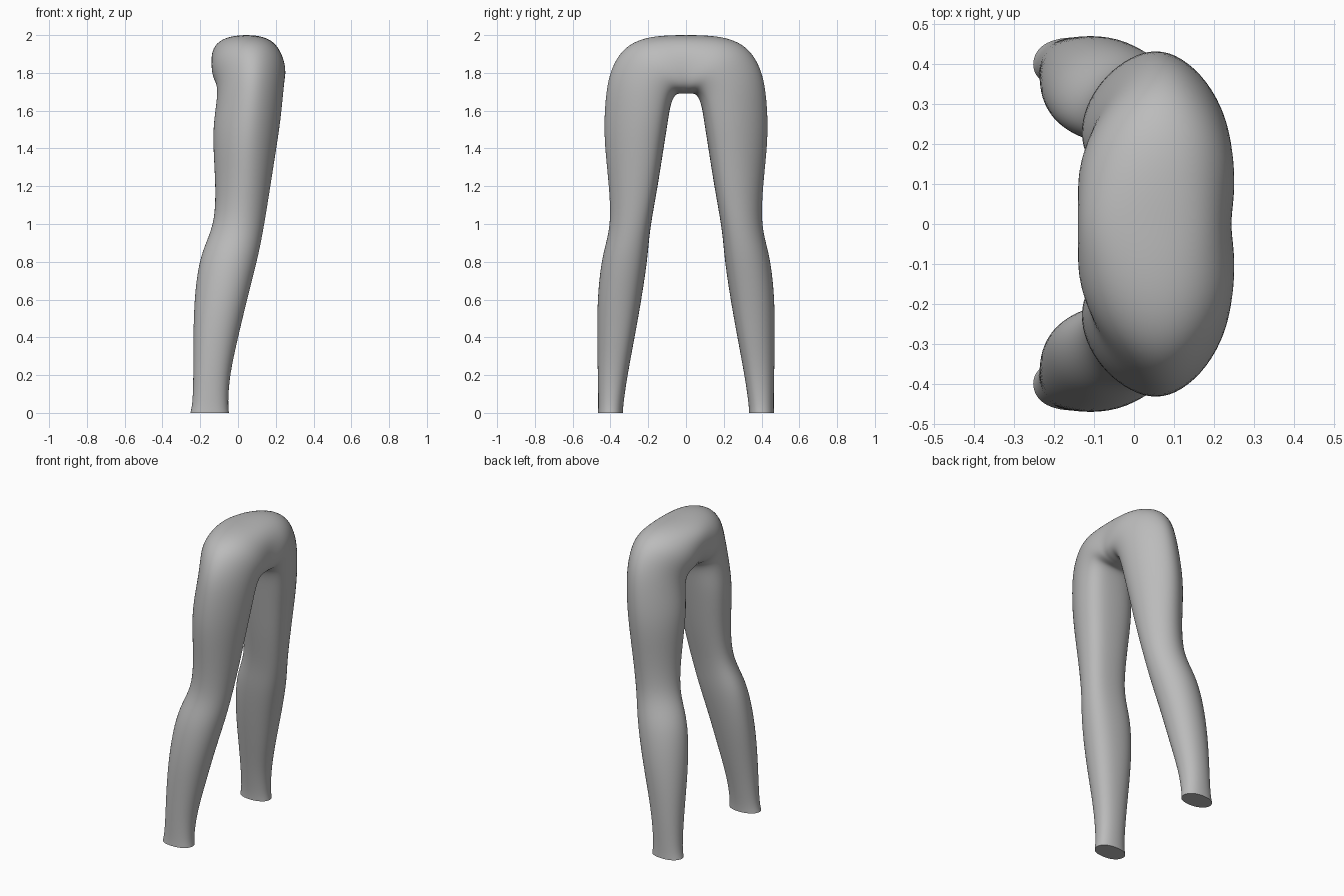
import bpy, bmesh, math

if "Cube" in bpy.data.objects:
    bpy.data.objects.remove(bpy.data.objects["Cube"])

SIDES = 16
GROW = 1.022   # makes up for subdivision shrinkage

# Leg sections from the ankle up: height, outer y, inner y, x min, x max
LEG = [
    (.00, .466, .334, -.252, -.048),
    (.05, .464, .332, -.240, -.054),
    (.20, .467, .310, -.236, -.045),
    (.40, .470, .272, -.237,  .000),
    (.60, .470, .236, -.232,  .048),
    (.80, .450, .206, -.208,  .100),
    (.91, .420, .197, -.165,  .123),
    (1.02, .398, .183, -.122, .143),
    (1.20, .408, .150, -.118, .172),
    (1.38, .428, .122, -.130, .200),
    (1.52, .436, .100, -.132, .222),
]
# Hip sections to the centre line: outer y, outer z, inner y, inner z, x min, x max
HIP = [
    (.426, 1.70, .085, 1.62, -.112, .236),
    (.398, 1.83, .068, 1.67, -.108, .243),
    (.328, 1.94, .048, 1.69, -.128, .249),
    (.220, 1.988, .032, 1.69, -.140, .252),
    (.100, 2.00, .015, 1.69, -.140, .247),
    (.000, 2.00, .000, 1.69, -.140, .241),
]
SECTIONS = [(oy, z, iy, z, x0, x1) for z, oy, iy, x0, x1 in LEG] + HIP


def soft(v, n):
    return math.copysign(abs(v) ** (2 / n), v)


def section_points(oy, oz, iy, iz, x0, x1):
    """Section spanning inner and outer leg lines, tapered outside, boxy inside."""
    w = min(1, .2 + .5 * iz)                      # boxiness grows with height
    hip = max(0, .4 - oy) if oz > 1.8 else 0      # 0 at the side, .4 at the centre
    outer_power = 2.4 - .7 * w + 2.2 * hip
    skew = .01 if 0 < hip < .25 or .5 < oz < 1.9 else 0
    depth = math.sqrt(((x1 - x0) / 2) ** 2 - skew ** 2)
    for i in range(SIDES):
        a = 2 * math.pi * i / SIDES
        c, s = math.cos(a), math.sin(a)
        front = s > 0
        split = .5 - .14 * w if front else .5 - .1 * w + .5 * hip
        power = outer_power if c > 0 else 2 + (w if front else .3 * w)
        c, s = soft(c, power) * GROW, soft(s, power) * GROW
        t = split + c * ((1 - split) if c > 0 else split)
        yield ((x0 + x1) / 2 + depth * s + skew * c,
               iy + (oy - iy) * t, iz + (oz - iz) * t)


# Half of the hips with one leg
bm = bmesh.new()
rings = [[bm.verts.new(p) for p in section_points(*s)] for s in SECTIONS]
for low, high in zip(rings, rings[1:]):
    for i in range(SIDES):
        j = (i + 1) % SIDES
        bm.faces.new((low[i], low[j], high[j], high[i]))

# Flat ankle end with a crisp rim
cap = bm.faces.new(rings[0])
crease = bm.edges.layers.float.new("crease_edge")
for edge in cap.edges:
    edge[crease] = 1.0
bmesh.ops.recalc_face_normals(bm, faces=bm.faces)
mesh = bpy.data.meshes.new("hips_and_legs")
bm.to_mesh(mesh)
bm.free()

legs = bpy.data.objects.new("hips_and_legs", mesh)
bpy.context.collection.objects.link(legs)
grey = bpy.data.materials.new("plain grey")
grey.diffuse_color = (.5, .5, .5, 1)
grey.use_nodes = True
grey.node_tree.nodes["Principled BSDF"].inputs["Base Color"].default_value = grey.diffuse_color
mesh.materials.append(grey)

# Mirror to the other leg, then smooth
mirror = legs.modifiers.new("mirror", 'MIRROR')
mirror.use_axis = (False, True, False)
mirror.use_clip = True
mirror.merge_threshold = .002
sub = legs.modifiers.new("smooth", 'SUBSURF')
sub.levels = sub.render_levels = 2

bpy.context.view_layer.objects.active = legs
legs.select_set(True)
bpy.ops.object.modifier_apply(modifier="mirror")
bpy.ops.object.modifier_apply(modifier="smooth")
bpy.ops.object.shade_smooth_by_angle(angle=math.radians(40))
